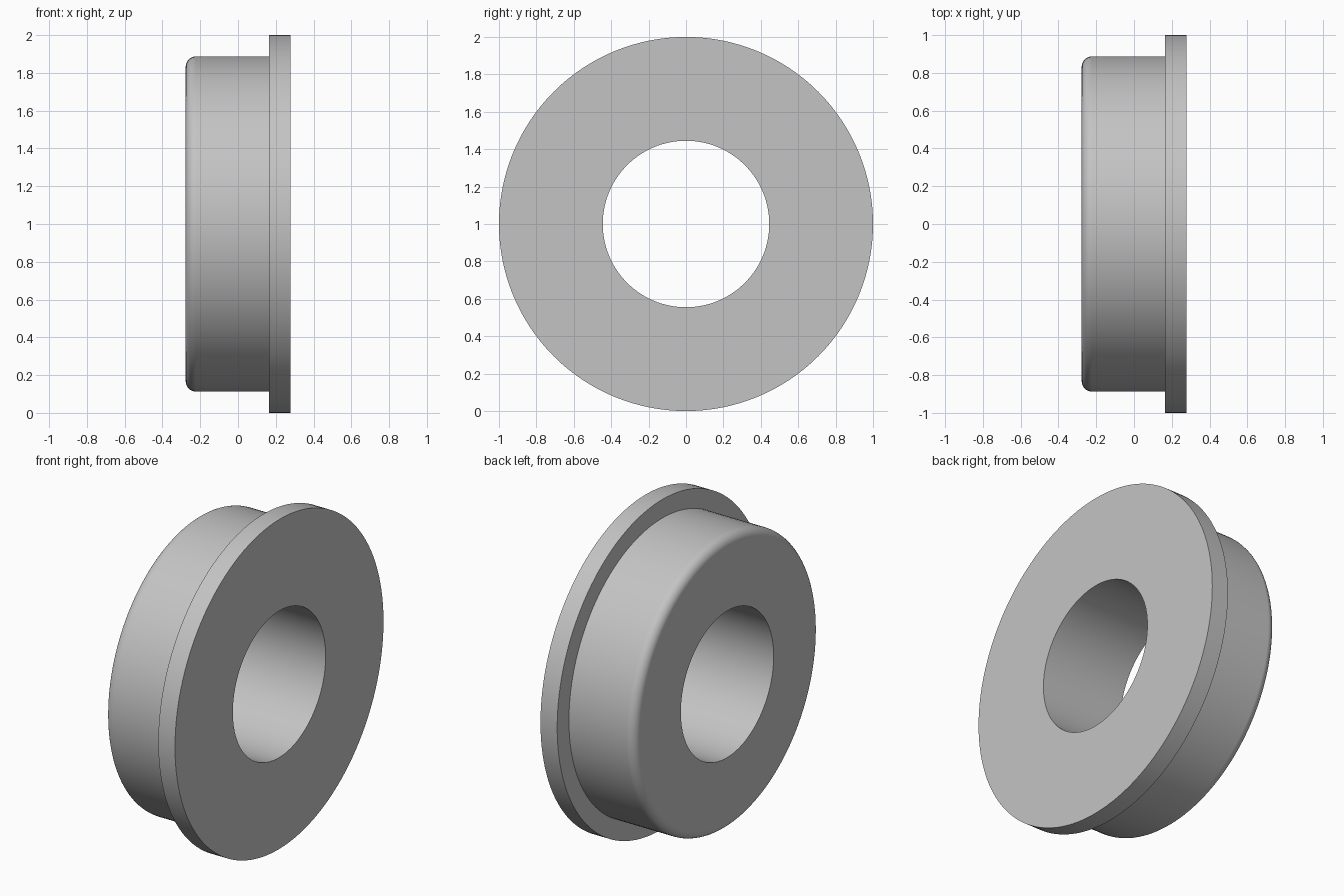
import bpy, bmesh, math
from mathutils import Vector

cube = bpy.data.objects.get("Cube")
if cube:
    bpy.data.objects.remove(cube, do_unlink=True)

SEGMENTS = 128
HALF = 0.277       # half of the length along x
BORE = 0.445       # hole radius
BODY = 0.887       # sleeve radius
FLANGE = 1.0       # rim radius
STEP = 0.165       # x where the rim begins
FILLET = 0.055     # rounding at the sleeve's end

# Plain grey metal
grey = bpy.data.materials.new("grey metal")
grey.use_nodes = True
colour = (0.55, 0.55, 0.55, 1)
grey.diffuse_color = colour
grey.node_tree.nodes["Principled BSDF"].inputs["Base Color"].default_value = colour

# Closed cross-section as (x, radius): bore, rounded sleeve end, rim
profile = [(HALF, BORE), (-HALF, BORE)]
for i in range(9):
    a = math.pi / 2 * i / 8
    profile.append((-HALF + FILLET * (1 - math.sin(a)),
                    BODY - FILLET * (1 - math.cos(a))))
# The arc runs from the sleeve to the end face, so reverse it
profile[2:] = profile[:1:-1]
if profile[2][1] > profile[-1][1]:
    profile[2:] = profile[:1:-1]
profile += [(STEP, BODY), (STEP, FLANGE), (HALF, FLANGE)]

# Lathe the cross-section about the x axis
bm = bmesh.new()
rings = []
for k in range(SEGMENTS):
    t = math.tau * k / SEGMENTS
    rings.append([bm.verts.new(Vector((x, r * math.cos(t), 1 + r * math.sin(t))))
                  for x, r in profile])
for k in range(SEGMENTS):
    near, far = rings[k], rings[(k + 1) % SEGMENTS]
    for j in range(len(profile)):
        n = (j + 1) % len(profile)
        bm.faces.new((near[j], near[n], far[n], far[j]))
bmesh.ops.recalc_face_normals(bm, faces=bm.faces)
mesh = bpy.data.meshes.new("flanged_bushing")
bm.to_mesh(mesh)
bm.free()
mesh.materials.append(grey)

bushing = bpy.data.objects.new("flanged_bushing", mesh)
bpy.context.collection.objects.link(bushing)
bpy.ops.object.select_all(action="DESELECT")
bushing.select_set(True)
bpy.context.view_layer.objects.active = bushing
bpy.ops.object.shade_smooth_by_angle(angle=math.radians(30))

# Keep the flat end flat beside the fillet
weighted = bushing.modifiers.new("flat_ends", "WEIGHTED_NORMAL")
weighted.keep_sharp = True
